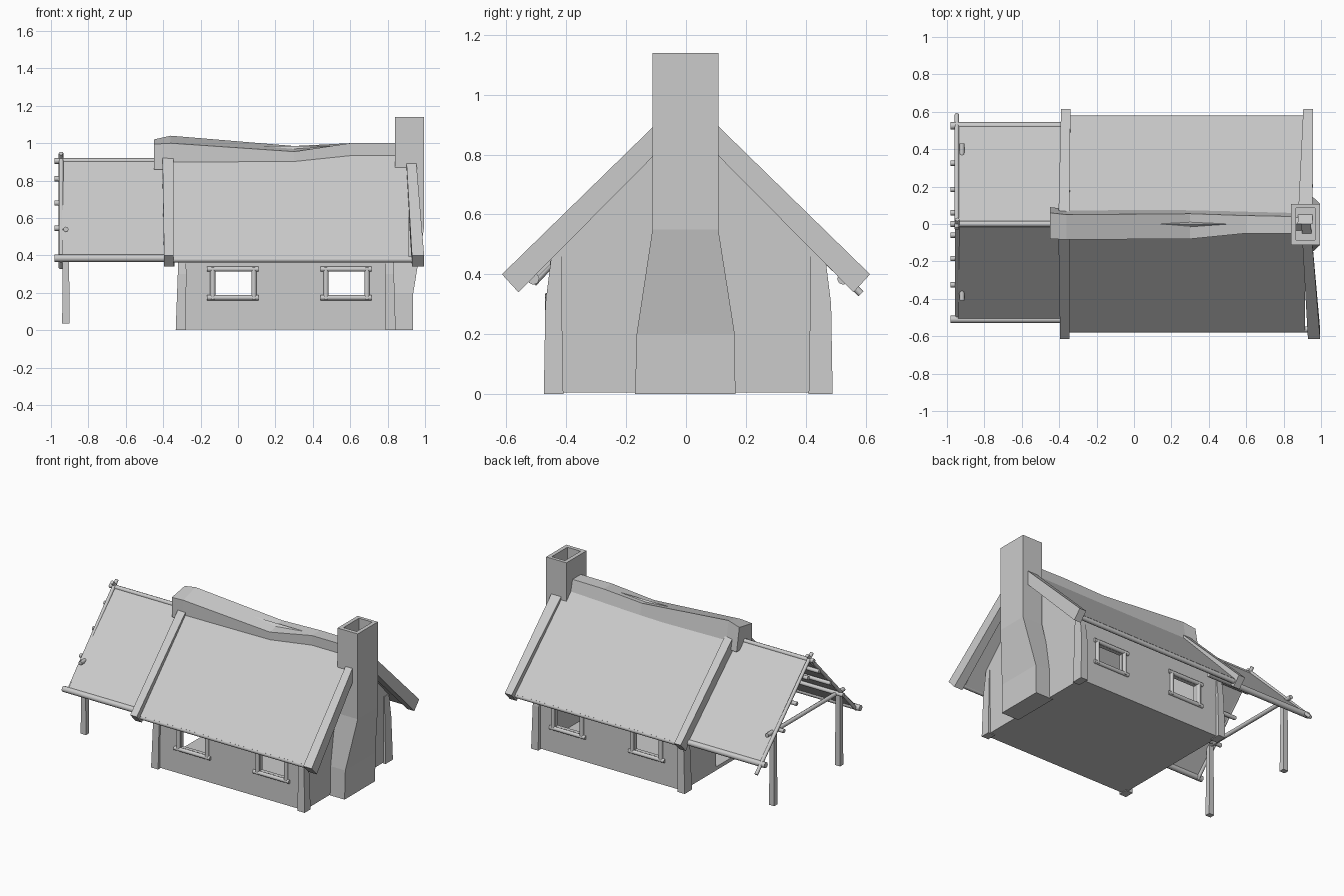
import bpy, bmesh, math
from mathutils import Vector

if "Cube" in bpy.data.objects:
    bpy.data.objects.remove(bpy.data.objects["Cube"])


def loft(name, rings):
    """Skin a row of equal-sized rings and cap both ends."""
    bm = bmesh.new()
    rows = [[bm.verts.new(p) for p in r] for r in rings]
    n = len(rows[0])
    for a, b in zip(rows, rows[1:]):
        for i in range(n):
            j = (i + 1) % n
            bm.faces.new((a[i], a[j], b[j], b[i]))
    bm.faces.new(rows[0])
    bm.faces.new(rows[-1])
    bmesh.ops.recalc_face_normals(bm, faces=bm.faces)
    me = bpy.data.meshes.new(name)
    bm.to_mesh(me)
    bm.free()
    ob = bpy.data.objects.new(name, me)
    bpy.context.collection.objects.link(ob)
    return ob


def prism(name, prof, x0, x1):
    """Extrude a (y, z) profile along x."""
    return loft(name, [[(x, y, z) for y, z in prof] for x in (x0, x1)])


def rect(x0, x1, y0, y1, z):
    return [(x0, y0, z), (x1, y0, z), (x1, y1, z), (x0, y1, z)]


def box(name, x0, x1, y0, y1, z0, z1):
    return loft(name, [rect(x0, x1, y0, y1, z0), rect(x0, x1, y0, y1, z1)])


def log(name, p, q, r, sides=8):
    """Round pole between two points."""
    p, q = Vector(p), Vector(q)
    rot = (q - p).to_track_quat('Z', 'Y')
    ring = [rot @ Vector((r * math.cos(2 * math.pi * i / sides),
                          r * math.sin(2 * math.pi * i / sides), 0)) for i in range(sides)]
    ob = loft(name, [[c + v for v in ring] for c in (p, q)])
    for f in ob.data.polygons:
        f.use_smooth = len(f.vertices) == 4
    return ob


def cut(ob, cutter):
    m = ob.modifiers.new("cut", 'BOOLEAN')
    m.operation, m.solver, m.object = 'DIFFERENCE', 'EXACT', cutter
    bpy.context.view_layer.objects.active = ob
    bpy.ops.object.modifier_apply(modifier=m.name)
    bpy.data.objects.remove(cutter)


# House walls: hollow gabled shell with windows and a doorway
walls = prism("walls", [(-.455, .005), (.465, .005), (.465, .475), (0, .945), (-.455, .475)], -.30, .825)
cut(walls, prism("void", [(-.42, .03), (.43, .03), (.43, .46), (0, .90), (-.42, .46)], -.265, .79))
windows = ((-.125, .075), (.48, .68))
for x0, x1 in windows:
    cut(walls, box("window_cut", x0, x1, -.7, .7, .183, .318))
cut(walls, box("door_cut", -.5, -.2, -.25, .10, .03, .42))

# Window frames, front and back
for x0, x1 in windows:
    for y in (-.457, .467):
        for z in (.174, .327):
            log("window_rail", (x0 - .04, y, z), (x1 + .035, y, z), .014)
        for x in (x0 - .01, x1 + .01):
            log("window_stile", (x, y, .165), (x, y, .335), .014)

# Corner posts, flared towards the base
for s in (-1, 1):
    for x, d in ((-.30, -1), (.81, 1)):
        o = .475 if s < 0 else .49
        loft("corner_post", [
            rect(x - .027 + d * .006, x + .027 + d * .006, s * .41, s * o, 0),
            rect(x - .022, x + .024, s * .415, s * (o - .005), .30),
            rect(x - .02, x + .02, s * .415, s * (o - .025), .46)])

# Main roof slopes with eave poles
for s in (-1, 1):
    prism("main_roof", [(0, .985), (s * .575, .39), (s * .553, .368), (0, .942)], -.39, .915)
    log("main_eave_pole", (-.39, s * .563, .378), (.93, s * .563, .378), .016)

# Verge boards: left pair straight, right pair skewed (x range at ridge, x range at eave)
boards = ((-1, (-.405, -.345), (-.395, -.345)), (1, (-.405, -.345), (-.39, -.34)),
          (-1, (.895, .945), (.93, .995)), (1, (.875, .955), (.905, .957)))
for s, top, low in boards:
    def ring(xr, y1, z1, y2, z2):
        return [(xr[0], s * y1, z1), (xr[1], s * y1, z1), (xr[1], s * y2, z2), (xr[0], s * y2, z2)]
    loft("verge_board", [ring(top, 0, 1.0, 0, .905), ring(low, .615, .40, .56, .34)])

# Sagging ridge cap: x, front y, back y, front top z, back top z, bottom z
cap = [(-.45, -.08, .09, .995, 1.02, .86), (-.36, -.083, .08, 1.0, 1.04, .86),
       (.30, -.08, .085, .955, .985, .86), (.60, -.05, .075, 1.0, 1.0, .88),
       (.86, -.05, .07, 1.0, 1.0, .88)]
loft("ridge_cap", [[(x, f, b), (x, f, zf), (x, k - .03, zb), (x, k, b)]
                   for x, f, k, zf, zb, b in cap])

# Chimney: broad base, tapered shoulder, hollow flue
loft("chimney", [rect(.80, .935, -.17, .165, 0), rect(.80, .937, -.165, .163, .20),
                 rect(.84, .995, -.112, .108, .55), rect(.84, .995, -.112, .108, 1.14),
                 rect(.867, .968, -.085, .085, 1.14), rect(.867, .968, -.085, .085, .95)])

# Porch roof slopes, ridge pole, eave poles and purlins
log("porch_ridge_pole", (-.98, 0, .905), (-.3, 0, .905), .015)
for s in (-1, 1):
    e = .51 if s < 0 else .525
    prism("porch_roof", [(0, .915), (s * e, .40), (s * (e - .012), .388), (0, .89)], -.94, -.36)
    log("porch_eave_pole", (-.98, s * e, .385), (-.17, s * e, .385), .02)
    for y, z in ((.06, .81), (.185, .68), (.325, .545)):
        log("porch_purlin", (-.98, s * y, z), (-.30, s * y, z), .014)

# Porch end frame: crossed rafters, tie beam and posts
log("porch_rafter_front", (-.945, .025, .945), (-.945, -.51, .37), .012)
log("porch_rafter_back", (-.947, -.025, .945), (-.947, .585, .335), .012)
log("porch_tie_beam", (-.92, -.41, .54), (-.92, .43, .54), .014)
for y in (-.36, .36):
    loft("porch_post", [rect(-.94, -.90, y - .018, y + .018, .035),
                        rect(-.937, -.905, y - .015, y + .015, .54)])
